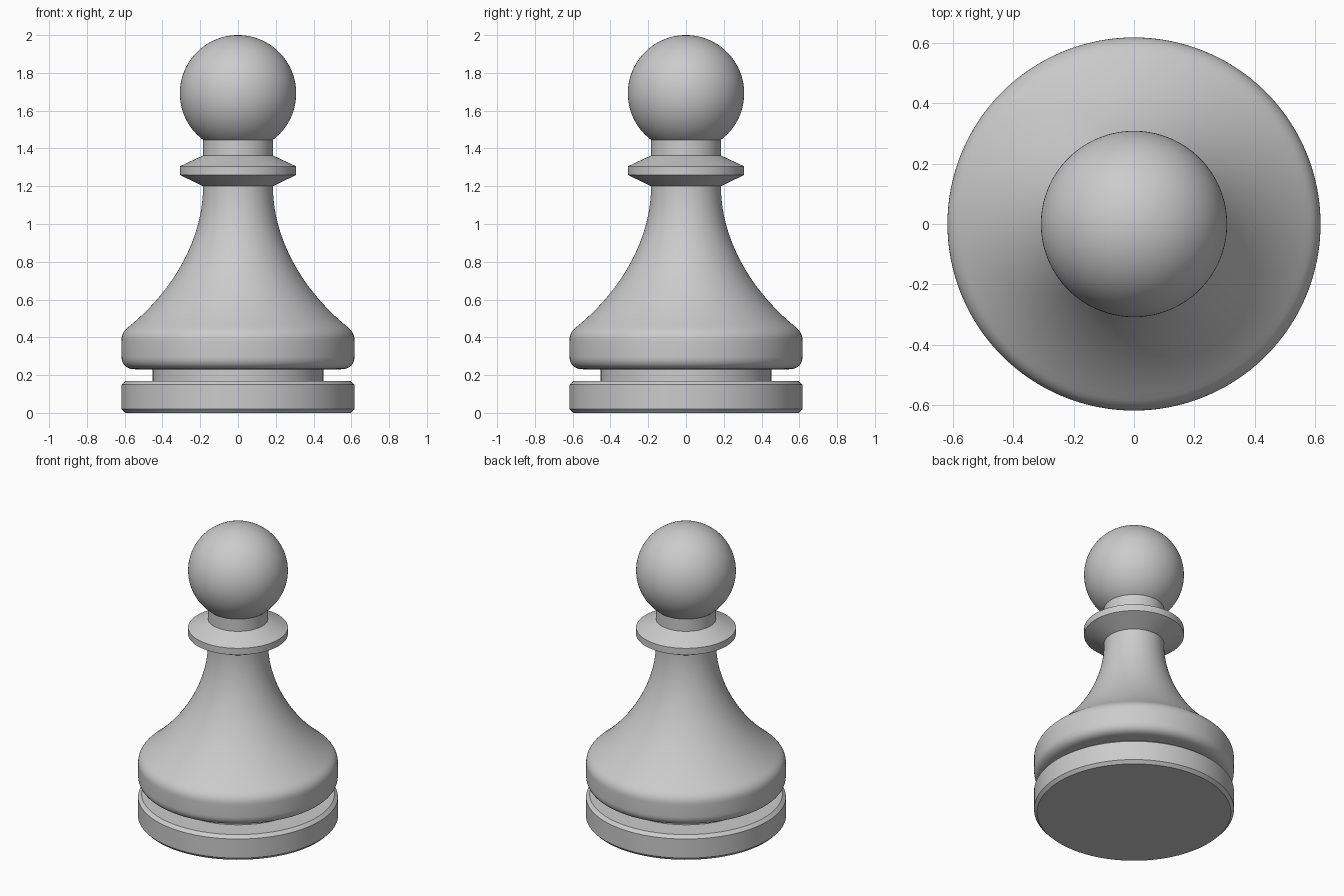
import bpy, bmesh, math
from mathutils import Vector
from mathutils.geometry import interpolate_bezier

if "Cube" in bpy.data.objects:
    bpy.data.objects.remove(bpy.data.objects["Cube"])

SEG = 128


def smooth(obj):
    bpy.ops.object.select_all(action='DESELECT')
    obj.select_set(True)
    bpy.context.view_layer.objects.active = obj
    bpy.ops.object.shade_smooth_by_angle(angle=math.radians(25))


def curve(a, b, c, d, n):
    pts = [Vector((r, z, 0)) for r, z in (a, b, c, d)]
    return [(p.x, p.y) for p in interpolate_bezier(*pts, n)]


def lathe(name, profile):
    """Revolve an (r, z) profile, listed bottom to top, into a capped solid."""
    bm = bmesh.new()
    rings = []
    for r, z in profile:
        rings.append([bm.verts.new((r * math.cos(2 * math.pi * i / SEG),
                                    r * math.sin(2 * math.pi * i / SEG), z))
                      for i in range(SEG)])
    for lo, hi in zip(rings, rings[1:]):
        for i in range(SEG):
            j = (i + 1) % SEG
            bm.faces.new((lo[i], lo[j], hi[j], hi[i]))
    bm.faces.new(rings[0][::-1])
    bm.faces.new(rings[-1])
    mesh = bpy.data.meshes.new(name)
    bm.to_mesh(mesh)
    bm.free()
    obj = bpy.data.objects.new(name, mesh)
    bpy.context.collection.objects.link(obj)
    smooth(obj)
    return obj


# Chamfered foot disc and the narrow groove above it
lathe("foot_disc", [(0.598, 0), (0.617, 0.02), (0.617, 0.15), (0.595, 0.17)])
lathe("groove", [(0.452, 0.16), (0.452, 0.24)])

# Flared body: rounded underside, rounded shoulder, concave stem
underside = curve((0.545, 0.231), (0.59, 0.231), (0.617, 0.255), (0.617, 0.30), 12)
shoulder = curve((0.617, 0.38), (0.617, 0.41), (0.607, 0.433), (0.58, 0.455), 10)
stem = curve((0.58, 0.455), (0.345, 0.645), (0.185, 0.92), (0.185, 1.2), 36)
lathe("body", underside + shoulder + stem[1:])

# Bevelled collar and the short neck
lathe("collar", [(0.185, 1.2), (0.308, 1.26), (0.308, 1.305), (0.185, 1.363)])
lathe("neck", [(0.185, 1.36), (0.185, 1.46)])

# Ball head
bpy.ops.mesh.primitive_uv_sphere_add(segments=SEG, ring_count=64, radius=0.308,
                                     location=(0, 0, 1.692))
head = bpy.context.object
head.name = "head"
smooth(head)
